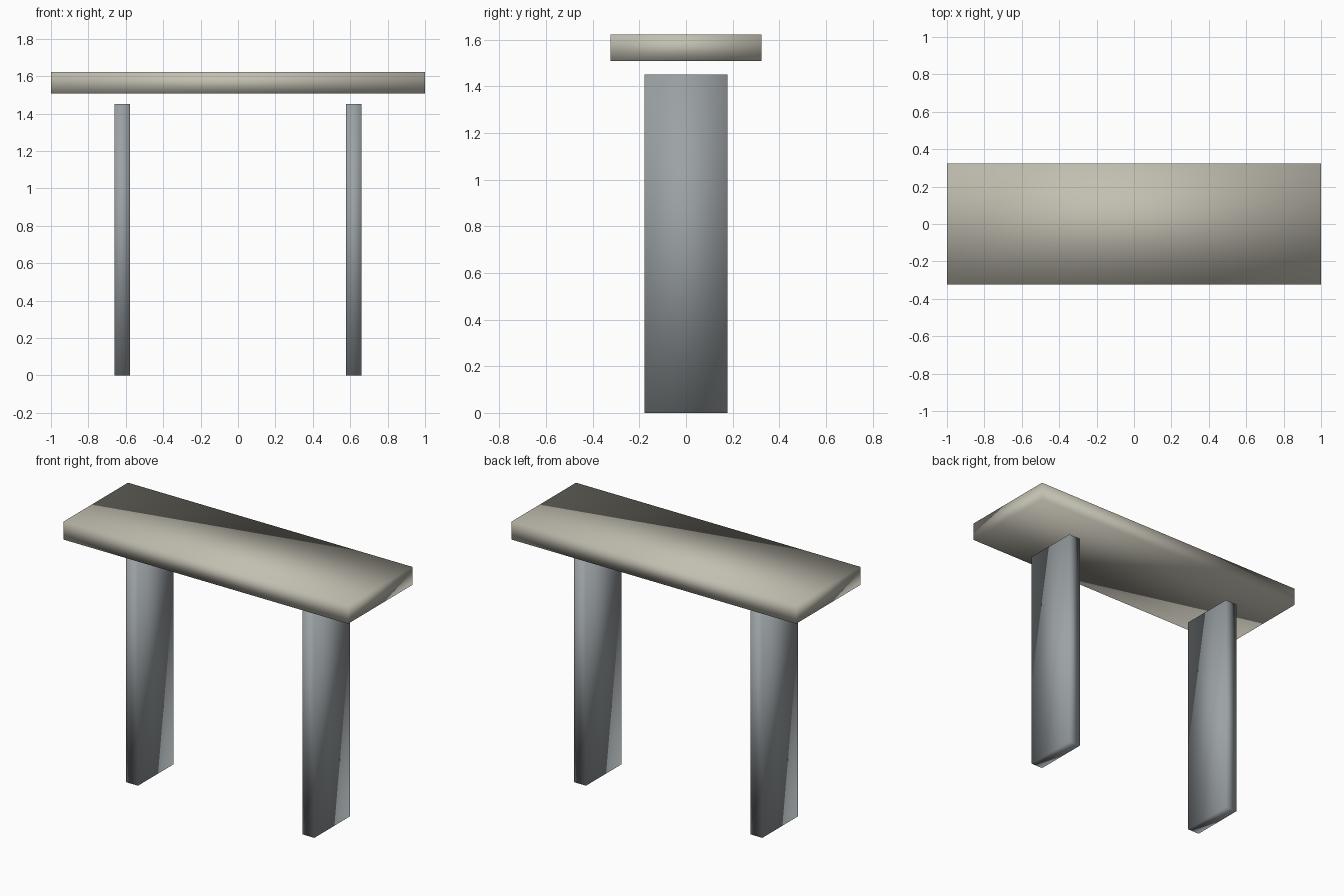
import bpy
import bmesh
from mathutils import Vector

default = bpy.data.objects.get("Cube")
if default:
    bpy.data.objects.remove(default, do_unlink=True)


def make_material(name, rgb):
    mat = bpy.data.materials.new(name)
    mat.use_nodes = True
    color = (*rgb, 1.0)
    mat.diffuse_color = color
    mat.node_tree.nodes["Principled BSDF"].inputs["Base Color"].default_value = color
    return mat


def make_slab(name, size, center, mat):
    """Box whose corners share their normals, so it shades softly all over."""
    bm = bmesh.new()
    bmesh.ops.create_cube(bm, size=1.0)
    bmesh.ops.scale(bm, vec=Vector(size), verts=bm.verts)
    for face in bm.faces:
        face.smooth = True
    mesh = bpy.data.meshes.new(name)
    bm.to_mesh(mesh)
    bm.free()
    mesh.materials.append(mat)
    obj = bpy.data.objects.new(name, mesh)
    obj.location = center
    bpy.context.collection.objects.link(obj)
    return obj


stone = make_material("warm_stone", (0.54, 0.52, 0.44))
steel = make_material("grey_steel", (0.33, 0.36, 0.375))

# Table top, floating just above the legs
top_bottom, top_height = 1.507, 0.115
make_slab("table_top", (2.0, 0.646, top_height),
          (0, 0, top_bottom + top_height / 2), stone)

# Pair of upright slab legs
leg_height = 1.45
for side, x in (("left", 0.62), ("right", -0.62)):
    make_slab(f"{side}_leg", (0.083, 0.356, leg_height),
              (x, 0, leg_height / 2), steel)
